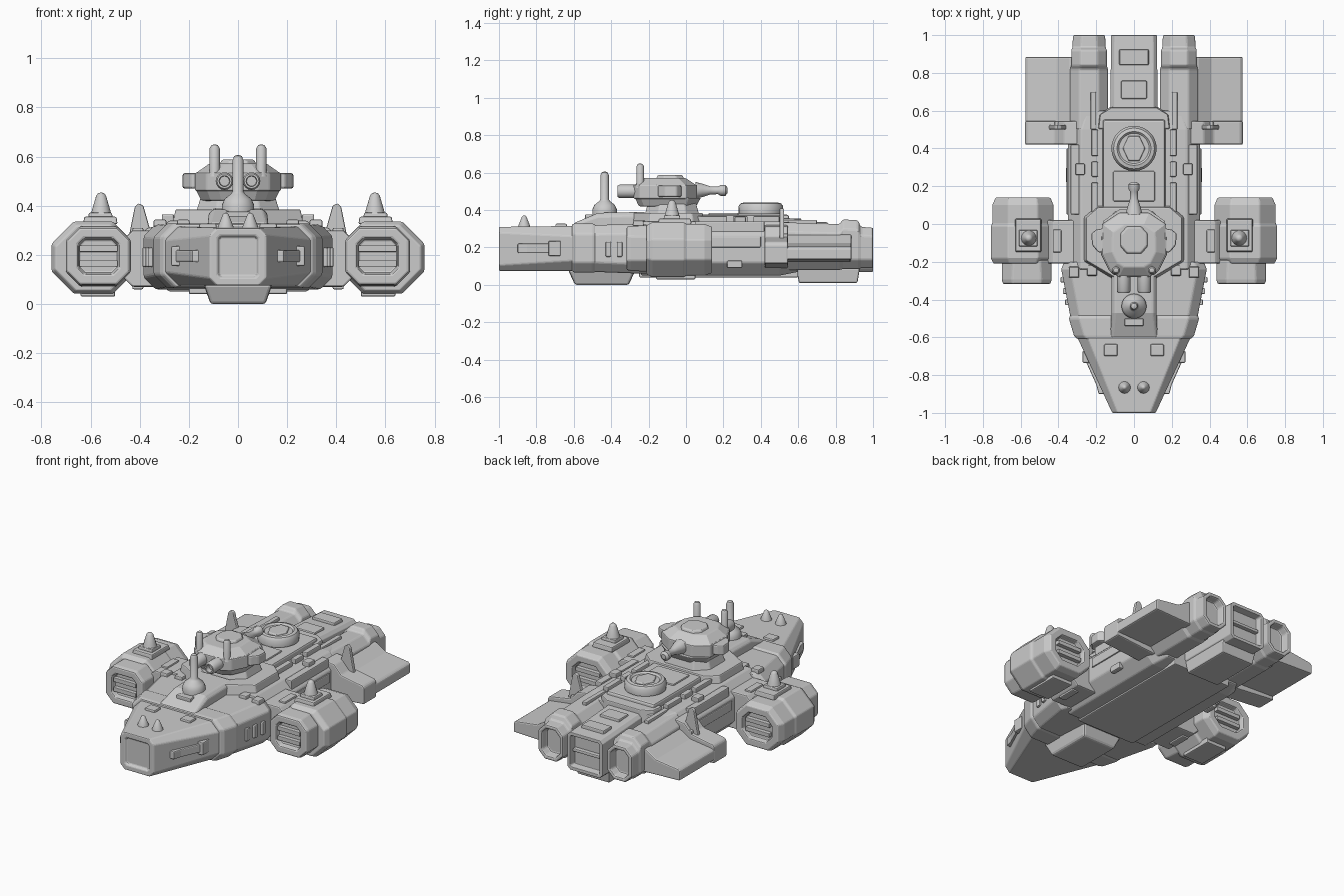
import bpy, bmesh, math
from mathutils import Vector

if "Cube" in bpy.data.objects:
    bpy.data.objects.remove(bpy.data.objects["Cube"])


def finish(name, bm, bevel=0.0, mirror=False, smooth=False):
    bmesh.ops.recalc_face_normals(bm, faces=bm.faces[:])
    me = bpy.data.meshes.new(name)
    bm.to_mesh(me)
    bm.free()
    ob = bpy.data.objects.new(name, me)
    bpy.context.collection.objects.link(ob)
    if smooth:
        me.shade_smooth()
        me.set_sharp_from_angle(angle=math.radians(40))
    if bevel:
        m = ob.modifiers.new("bevel", 'BEVEL')
        m.width, m.segments, m.limit_method = bevel, 2, 'ANGLE'
    if mirror:
        ob.modifiers.new("mirror", 'MIRROR')
    return ob


def skin(rings):
    """Bridge equal-length rings of points and cap both ends."""
    bm = bmesh.new()
    vs = [[bm.verts.new(p) for p in r] for r in rings]
    n = len(vs[0])
    for a, b in zip(vs, vs[1:]):
        for i in range(n):
            bm.faces.new((a[i], a[(i + 1) % n], b[(i + 1) % n], b[i]))
    caps = bm.faces.new(vs[0][::-1]), bm.faces.new(vs[-1])
    return bm, caps


def loft(name, secs, cx=0, front=None, back=None, bevel=0.008, mirror=False):
    """Chamfered sections (y, half width, z0, z1, chamfer); ends may be recessed (inset, depth)."""
    rings = []
    for y, w, z0, z1, c in secs:
        q = [(w, z0 + c), (w, z1 - c), (w - c, z1), (c - w, z1),
             (-w, z1 - c), (-w, z0 + c), (c - w, z0), (w - c, z0)]
        rings.append([(cx + x, y, z) for x, z in q])
    bm, caps = skin(rings)
    bmesh.ops.recalc_face_normals(bm, faces=bm.faces[:])
    for face, rec, d in ((caps[0], front, 1), (caps[1], back, -1)):
        if rec:
            bmesh.ops.inset_region(bm, faces=[face], thickness=rec[0])
            bmesh.ops.inset_region(bm, faces=[face], thickness=0.006)
            bmesh.ops.translate(bm, verts=face.verts[:], vec=(0, d * rec[1], 0))
    return finish(name, bm, bevel, mirror)


def slab(name, outline, z0, z1, taper=0.0, bevel=0.006, mirror=False):
    """Plan outline extruded upward, drawn in towards its centre by taper."""
    c = sum((Vector(p) for p in outline), Vector((0, 0))) / len(outline)
    top = [Vector(p) + (c - Vector(p)) * taper for p in outline]
    bm, _ = skin([[(x, y, z0) for x, y in outline], [(p.x, p.y, z1) for p in top]])
    return finish(name, bm, bevel, mirror)


def box(name, x0, x1, y0, y1, z0, z1, taper=0.0, bevel=0.006, mirror=False):
    return slab(name, [(x0, y0), (x1, y0), (x1, y1), (x0, y1)], z0, z1, taper, bevel, mirror)


def profile(name, pts, y0, y1, bevel=0.006):
    """Front-view outline extruded along y, mirrored to the other side."""
    bm, _ = skin([[(x, y, z) for x, z in pts] for y in (y0, y1)])
    return finish(name, bm, bevel, True)


def turned(name, prof, at, axis='Z', n=24, mirror=False):
    """Solid of revolution from (radius, height) profile along Z or Y."""
    rings = []
    for r, h in prof:
        ring = []
        for i in range(n):
            a = 2 * math.pi * i / n
            u, v = r * math.cos(a), r * math.sin(a)
            p = (u, v, h) if axis == 'Z' else (u, h, v)
            ring.append(Vector(at) + Vector(p))
        rings.append(ring)
    bm, _ = skin(rings)
    return finish(name, bm, 0, mirror, True)


def both(half):
    """Complete a right-hand outline with its reflection."""
    return half + [(-x, y) for x, y in half[::-1]]


# Main hull: wedge nose, collar and central body
loft("nose", [(-1, .115, .075, .31, .03), (-.6, .30, .075, .315, .055)], front=(.035, .015))
loft("nose_collar", [(-.61, .30, .07, .325, .05), (-.59, .318, .065, .328, .055),
                     (-.5, .345, .065, .328, .055), (-.48, .335, .07, .32, .05)])
loft("shoulders", [(-.5, .335, .07, .32, .05), (-.24, .385, .06, .325, .05), (-.2, .37, .06, .32, .05)])
loft("main_body", [(-.24, .35, .05, .34, .07), (.5, .35, .05, .34, .07), (.6, .31, .07, .33, .06)])
box("lower_keel", -.2, .2, -.25, .6, .04, .1)
box("belly_front", -.14, .14, -.63, -.27, .08, .0, .2, .012)
box("belly_rear", -.12, .12, .59, .93, .09, .01, .08, .008)

# Nose details
slab("nose_cheek_gun", [(.15, -.9), (.187, -.9), (.2, -.85), (.272, -.69), (.2, -.69)], .17, .22, mirror=True)
box("nose_cheek_mount", .2, .272, -.735, -.67, .155, .235, mirror=True)
turned("nose_horn", [(.034, 0), (.03, .015), (.012, .06), (.004, .066)], (.05, -.865, .305), n=12, mirror=True)
box("nose_hatch", .085, .16, -.7, -.635, .30, .327, .08, mirror=True)
for i in range(3):
    y = -.43 + i * .06
    box("side_vent", .33, .365 + i * .012, y, y + .03, .15, .23, mirror=True)
for x, y in ((.195, -.275), (.29, -.285)):
    box("shoulder_hatch", x, x + .055, y, y + .06, .315, .343, .08, mirror=True)

# Spine platform with mast
loft("mast_platform", [(-.6, .125, .28, .33, .01), (-.47, .12, .28, .385, .02), (-.22, .12, .28, .39, .02)])
turned("mast", [(.066, 0), (.066, .03), (.055, .055), (.03, .075), (.022, .085), (.022, .215),
                (.015, .23), (.004, .234)], (0, -.435, .372))
box("mast_step", -.05, .05, -.54, -.5, .33, .377)

# Turret base and neck
slab("turret_base", both([(.1, -.3), (.27, -.2), (.27, .04), (.2, .1)]), .31, .385, .06)
slab("turret_neck", both([(.09, -.22), (.17, -.15), (.17, .0), (.1, .07)]), .375, .44, .12)

# Turret body
head = [(.08, -.28), (.13, -.25), (.175, -.16), (.17, -.0), (.08, .06)]
slab("turret_lower", both([(x * .85, y * .9) for x, y in head]), .42, .465, -.15)
slab("turret_body", both(head), .46, .535, 0)
slab("turret_roof", both(head), .53, .572, .34)
slab("turret_cap", both([(.04, -.16), (.075, -.12), (.075, -.05), (.04, -.01)]), .565, .587, .12)
slab("turret_ear", [(.15, -.15), (.19, -.15), (.222, -.11), (.226, -.05), (.2, -.03), (.15, -.02)],
     .47, .532, .0, .008, True)
turned("twin_gun", [(.036, .1), (.036, .01), (.03, 0), (.022, 0), (.02, .03)], (.055, -.365, .5), 'Y', 16, True)
turned("rear_cannon", [(.045, 0), (.035, .04), (.022, .08), (.02, .12), (.029, .135), (.029, .16),
                       (.015, .172)], (0, .05, .505), 'Y', 20)
turned("turret_antenna", [(.027, 0), (.021, .02), (.021, .115), (.013, .128), (.004, .131)],
       (.095, -.245, .518), n=14, mirror=True)

# Dorsal deck behind the turret
box("rear_spine", -.17, .17, .02, .56, .31, .375, .04, .01)
slab("rear_spine_taper", both([(.2, .5), (.19, .58), (.125, .62)]), .27, .355, .06)
box("spine_panel", -.11, .11, .12, .28, .37, .385)
turned("hatch_dome", [(.118, 0), (.12, .04), (.108, .056), (.09, .06), (.08, .05), (.02, .05)], (0, .4, .38), n=28)
slab("dome_plate", both([(.03, .33), (.062, .4), (.03, .47)]), .42, .44, .1, .004)
for y0, y1 in ((.06, .22), (.25, .33), (.36, .5)):
    box("deck_strip", .19, .225, y0, y1, .32, .368, mirror=True)
box("deck_crate", .26, .31, .26, .32, .32, .365, mirror=True)
box("deck_rail", .29, .335, .05, .42, .27, .34, mirror=True)
box("flank_panel", .33, .357, .05, .4, .2, .26, mirror=True)
box("flank_box", .33, .36, .22, .3, .09, .13, mirror=True)

# Rear engines
loft("centre_engine", [(.5, .125, .07, .335, .02), (1, .122, .07, .305, .02)], back=(.022, .04))
box("centre_engine_bar", -.095, .095, .95, .985, .18, .2)
box("centre_engine_hatch", -.08, .08, .84, .925, .3, .33, .05)
box("centre_engine_panel", -.07, .07, .66, .76, .3, .335, .05)
loft("side_engine", [(.5, .1, .08, .335, .05), (.82, .1, .08, .325, .05), (.84, .094, .085, .35, .05),
                     (.92, .094, .085, .345, .05), (.935, .088, .09, .31, .045), (1, .085, .09, .305, .045)],
     .238, back=(.025, .05), mirror=True)
box("engine_strip", .2, .23, .5, .7, .31, .348, mirror=True)

# Rear wings with fins
profile("wing", [(.3, .28), (.345, .265), (.41, .225), (.56, .205), (.575, .195), (.575, .135), (.3, .125)],
        .43, .885, .008)
profile("wing_leading_block", [(.3, .32), (.37, .31), (.42, .255), (.565, .23), (.577, .215), (.577, .115), (.3, .09)],
        .42, .545, .008)
box("wing_clamp", .335, .42, .505, .545, .22, .275, mirror=True)
profile("wing_fin", [(.34, .24), (.455, .22), (.42, .395), (.405, .41), (.385, .4)], .5, .525)

# Side pods on arms
loft("pod_arm", [(-.21, .12, .07, .3, .05), (.02, .12, .07, .3, .05)], .36, mirror=True)
box("arm_rib", .385, .43, -.15, -.03, .06, .31, mirror=True)
loft("pod_body", [(-.21, .155, .055, .32, .085), (-.18, .17, .042, .335, .09), (-.01, .17, .042, .335, .09),
                  (.0, .162, .05, .325, .085), (.1, .162, .05, .325, .085), (.14, .145, .065, .31, .07)],
     .588, back=(.045, .03), mirror=True)
loft("pod_nozzle", [(-.318, .125, .08, .31, .05), (-.295, .132, .075, .315, .055), (-.19, .132, .07, .318, .06)],
     .568, front=(.045, .03), mirror=True)
for z in (.165, .225):
    box("pod_slat", .49, .645, -.312, -.28, z - .013, z + .013, bevel=.003, mirror=True)
    box("pod_rear_slat", .505, .67, .1, .135, z - .02, z + .005, bevel=.003, mirror=True)
box("pod_saddle", .49, .63, -.15, .03, .325, .355, .06, mirror=True)
box("pod_saddle_top", .51, .61, -.12, -.03, .35, .372, .06, mirror=True)
turned("pod_spike", [(.042, 0), (.036, .02), (.02, .075), (.012, .085), (.004, .087)],
       (.557, -.075, .366), n=14, mirror=True)
box("pod_skid", .5, .64, -.16, .05, .03, .07, 0, .006, True)
